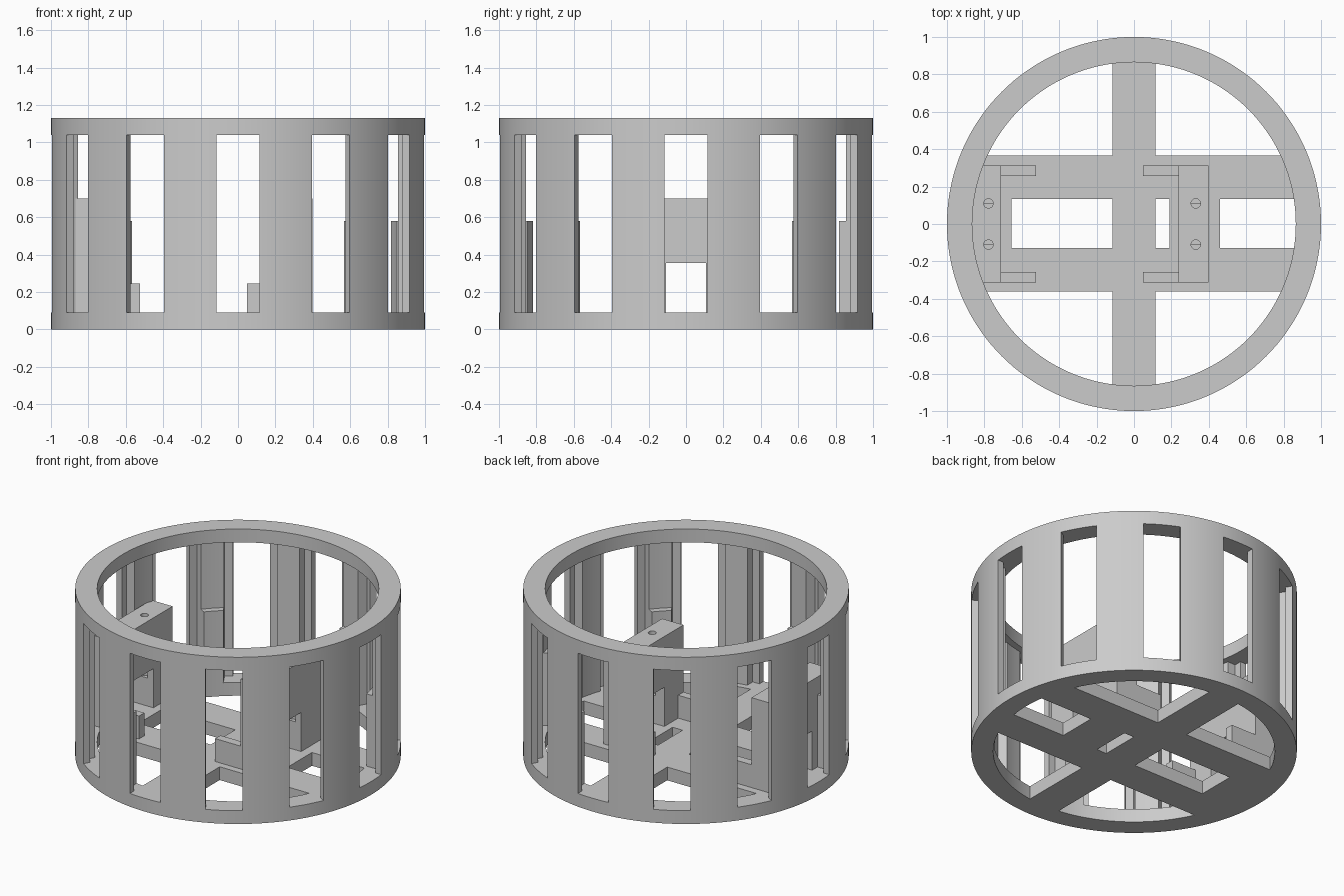
import bpy, bmesh
from math import sin, cos, pi, radians, sqrt, asin
from mathutils import Matrix

if "Cube" in bpy.data.objects:
    bpy.data.objects.remove(bpy.data.objects["Cube"])

R_OUT, R_IN, R_PILLAR, R_STEP = 1.0, 0.865, 0.907, 0.95
HEIGHT, LOW, HIGH = 1.13, 0.09, 1.04
W_OUT, W_IN = 0.115, 0.165      # half widths of the stepped windows
SEG = 144


def prism(bm, pts, z0, z1):
    lower = [bm.verts.new((x, y, z0)) for x, y in pts]
    upper = [bm.verts.new((x, y, z1)) for x, y in pts]
    bm.faces.new(lower[::-1])
    bm.faces.new(upper)
    n = len(pts)
    for i in range(n):
        j = (i + 1) % n
        bm.faces.new((lower[i], lower[j], upper[j], upper[i]))


def box(bm, x0, x1, y0, y1, z0, z1):
    prism(bm, [(x0, y0), (x1, y0), (x1, y1), (x0, y1)], z0, z1)


def circle(r, n=SEG, cx=0, cy=0):
    return [(cx + r * cos(2 * pi * i / n), cy + r * sin(2 * pi * i / n)) for i in range(n)]


def rotated(pts, a):
    return [(x * cos(a) - y * sin(a), x * sin(a) + y * cos(a)) for x, y in pts]


def finish(bm, name):
    bmesh.ops.recalc_face_normals(bm, faces=bm.faces)
    me = bpy.data.meshes.new(name)
    bm.to_mesh(me)
    bm.free()
    ob = bpy.data.objects.new(name, me)
    bpy.context.collection.objects.link(ob)
    return ob


def cut(ob, cutter):
    bpy.context.view_layer.objects.active = ob
    mod = ob.modifiers.new("cut", 'BOOLEAN')
    mod.operation, mod.solver, mod.object = 'DIFFERENCE', 'EXACT', cutter
    bpy.ops.object.modifier_apply(modifier=mod.name)
    bpy.data.objects.remove(cutter)


def smooth(ob):
    bpy.ops.object.select_all(action='DESELECT')
    ob.select_set(True)
    bpy.context.view_layer.objects.active = ob
    bpy.ops.object.shade_smooth_by_angle(angle=radians(25))


# Drum shell: lathed ring section with a shallow inner recess
section = [(R_OUT, 0), (R_OUT, HEIGHT), (R_IN, HEIGHT), (R_IN, HIGH),
           (R_PILLAR, HIGH), (R_PILLAR, LOW), (R_IN, LOW), (R_IN, 0)]
bm = bmesh.new()
rings = [[bm.verts.new((r * cos(2 * pi * i / SEG), r * sin(2 * pi * i / SEG), z))
          for r, z in section] for i in range(SEG)]
for i in range(SEG):
    a, b = rings[i], rings[(i + 1) % SEG]
    for k in range(len(section)):
        m = (k + 1) % len(section)
        bm.faces.new((a[k], b[k], b[m], a[m]))
shell = finish(bm, "drum_shell")

# Twelve windows, wider on the inside
bm = bmesh.new()
tee = [(0.75, -W_IN), (R_STEP, -W_IN), (R_STEP, -W_OUT), (1.1, -W_OUT),
       (1.1, W_OUT), (R_STEP, W_OUT), (R_STEP, W_IN), (0.75, W_IN)]
for k in range(12):
    prism(bm, rotated(tee, k * pi / 6), LOW, HIGH)
cut(shell, finish(bm, "window_cutter"))
smooth(shell)

# Half-height ledges on every other pillar
bm = bmesh.new()


def arc(r):
    half = pi / 12 - asin(W_IN / r)
    return [(r * cos(t), r * sin(t)) for t in (half * (i / 3 - 1) for i in range(7))]


def pillar_edge(r):
    return arc(r)


for k in range(6):
    pts = arc(R_PILLAR + 0.005) + arc(R_IN)[::-1]
    prism(bm, rotated(pts, pi / 12 + k * pi / 3), LOW, 0.58)
smooth(finish(bm, "pillar_ledges"))

# Floor: disc opened up into crossing bars
bm = bmesh.new()
prism(bm, circle(R_IN), 0, LOW)
floor = finish(bm, "floor_cross")
bm = bmesh.new()
for x0, x1 in ((0.115, 1), (-1, -0.115)):
    for y0, y1 in ((0.365, 1), (-1, -0.36)):
        box(bm, x0, x1, y0, y1, -0.1, 0.2)
for x0, x1 in ((-0.655, -0.115), (0.115, 0.19), (0.46, 1)):
    box(bm, x0, x1, -0.128, 0.135, -0.1, 0.2)
cut(floor, finish(bm, "floor_cutter"))
smooth(floor)


# Mounting brackets: bridge block with two low arms and two screw holes
def bracket(name, x):
    y = 0.313
    bm = bmesh.new()
    outline = [(-y, LOW), (-0.108, LOW), (-0.108, 0.355), (0.108, 0.355),
               (0.108, LOW), (y, LOW), (y, 0.70), (-y, 0.70)]
    prism(bm, outline, x, x + 0.16)
    bmesh.ops.transform(bm, verts=bm.verts,
                        matrix=Matrix(((0, 0, 1, 0), (1, 0, 0, 0), (0, 1, 0, 0), (0, 0, 0, 1))))
    block = finish(bm, name + "_block")
    bm = bmesh.new()
    for s in (-1, 1):
        prism(bm, circle(0.025, 24, x + 0.092, s * 0.11), 0.28, 0.8)
    cut(block, finish(bm, "hole_cutter"))
    smooth(block)
    bm = bmesh.new()
    for s in (-1, 1):
        lo, hi = sorted((s * 0.256, s * y))
        for_x = x + (0.0)
        box(bm, for_x - 0.19 if x > 0 else x + 0.16, for_x if x > 0 else x + 0.347,
            lo, hi, LOW, 0.245)
    finish(bm, name + "_arms")


bracket("inner_bracket", 0.238)
bracket("wall_bracket", -0.87)
